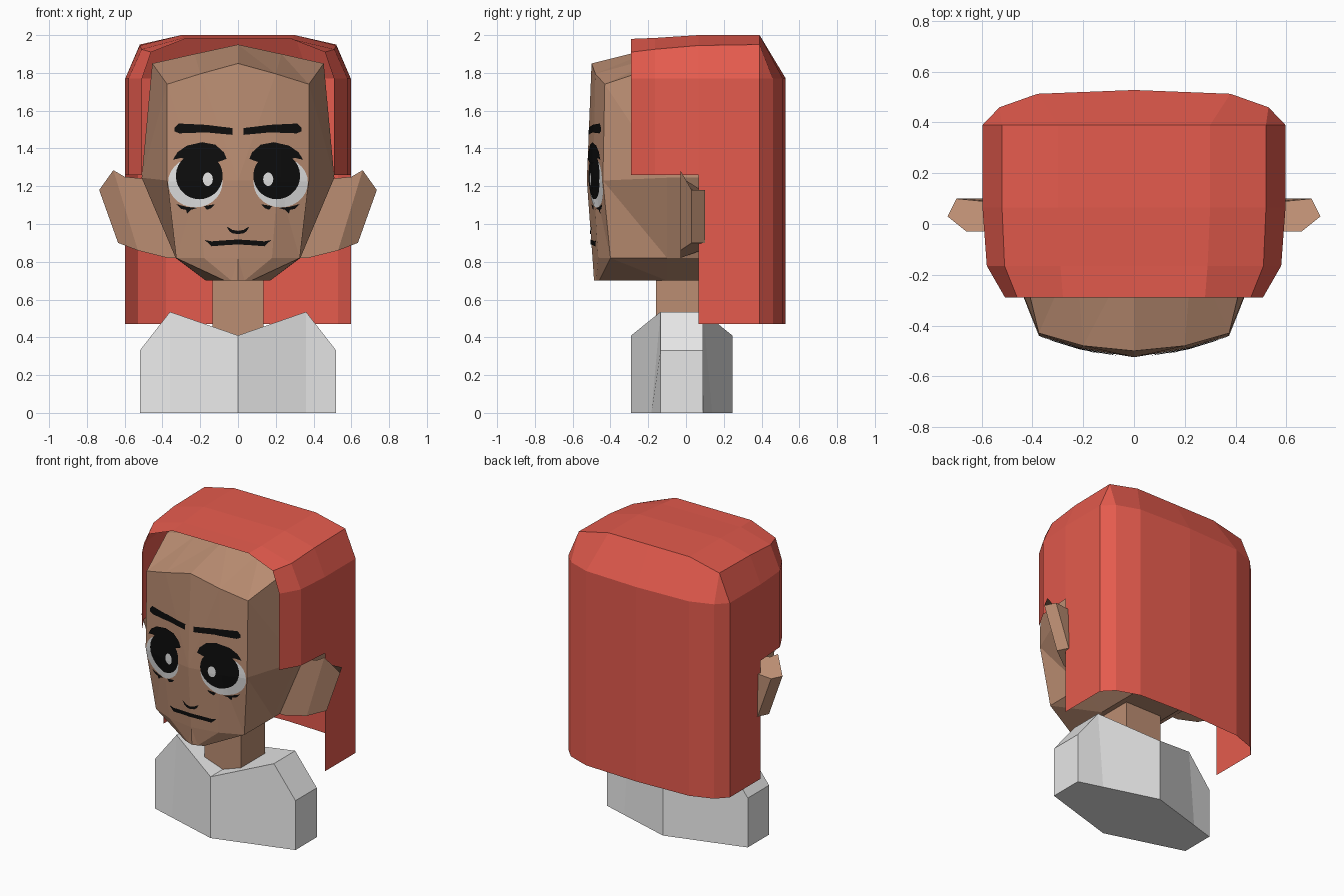
import bpy, bmesh, math
from mathutils import Vector
from mathutils.bvhtree import BVHTree

if "Cube" in bpy.data.objects:
    bpy.data.objects.remove(bpy.data.objects["Cube"])


def material(name, r, g, b):
    m = bpy.data.materials.new(name)
    m.use_nodes = True
    m.diffuse_color = (r, g, b, 1)
    node = m.node_tree.nodes["Principled BSDF"]
    node.inputs["Base Color"].default_value = (r, g, b, 1)
    node.inputs["Roughness"].default_value = 0.8
    return m


SKIN = material("skin", 0.50, 0.27, 0.17)
RED = material("red_hair", 0.78, 0.105, 0.075)
CLOTH = material("light_cloth", 0.80, 0.80, 0.80)
BLACK = material("black", 0.004, 0.004, 0.004)
WHITE = material("eye_white", 0.78, 0.78, 0.78)


def mirror(half):
    """Full left-right section from a half that starts at the middle."""
    return [(-x, y, z) for x, y, z in reversed(half) if x > 0] + half


def ring(half):
    """Closed loop from a half that starts and ends on the middle plane."""
    return half + [(-x, y, z) for x, y, z in reversed(half[1:-1])]


def loft(bm, sections, closed=False, caps=()):
    rows = [[bm.verts.new(p) for p in s] for s in sections]
    n = len(rows[0])
    for a, b in zip(rows, rows[1:]):
        for i in range(n if closed else n - 1):
            j = (i + 1) % n
            bm.faces.new((a[i], a[j], b[j], b[i]))
    for c in caps:
        bm.faces.new(rows[c])


def finish(bm, name, mat, recalc=True):
    if recalc:
        bmesh.ops.remove_doubles(bm, verts=bm.verts, dist=0.0005)
        bmesh.ops.recalc_face_normals(bm, faces=bm.faces)
    mesh = bpy.data.meshes.new(name)
    bm.to_mesh(mesh)
    mesh.materials.append(mat)
    ob = bpy.data.objects.new(name, mesh)
    bpy.context.collection.objects.link(ob)
    return ob


# Head: faceted face panel, then outline rings running backwards
brow_row = [(0, -0.50, 1.85), (0.20, -0.48, 1.795), (0.375, -0.43, 1.74)]
cheek_row = [(0, -0.525, 1.23), (0.21, -0.49, 1.23), (0.375, -0.44, 1.23)]
jaw_row = [(0, -0.495, 0.82), (0.18, -0.465, 0.82), (0.327, -0.40, 0.82)]
chin_row = [(0, -0.487, 0.70), (0.035, -0.475, 0.70), (0.07, -0.46, 0.70)]
front = brow_row + [cheek_row[2], jaw_row[2]] + chin_row[::-1]
skull = [(0, 1.95), (0.23, 1.90), (0.454, 1.85), (0.51, 1.245),
         (0.33, 0.82), (0.17, 0.70), (0.08, 0.70), (0, 0.70)]

head = bmesh.new()
loft(head, [mirror(r) for r in (brow_row, cheek_row, jaw_row, chin_row)])
loft(head, [ring(front)] + [ring([(x, y, z) for x, z in skull]) for y in (-0.1, 0.36)],
     closed=True, caps=(-1,))
bmesh.ops.remove_doubles(head, verts=head.verts, dist=0.0005)
bmesh.ops.triangulate(head, faces=head.faces)
face_tree = BVHTree.FromBMesh(head)
finish(head, "head", SKIN)

# Neck
neck = bmesh.new()
bmesh.ops.create_cube(neck, size=1)
for v in neck.verts:
    v.co = (v.co.x * 0.27, v.co.y * 0.25 - 0.035, v.co.z * 0.45 + 0.53)
finish(neck, "neck", SKIN)

# Ears: slanted wedges
ear_top = [(0.50, -0.03, 1.24), (0.60, -0.03, 1.25), (0.66, -0.03, 1.285),
           (0.735, 0.03, 1.18), (0.70, 0.10, 1.18), (0.50, 0.08, 1.18)]
ear_base = [(0.32, -0.03, 0.82), (0.37, -0.03, 0.82), (0.53, -0.03, 0.86),
            (0.635, 0.03, 0.90), (0.60, 0.10, 0.90), (0.36, 0.08, 0.86)]
for side, s in (("left", 1), ("right", -1)):
    ear = bmesh.new()
    loft(ear, [[(x * s, y, z) for x, y, z in e] for e in (ear_top, ear_base)],
         closed=True, caps=(0, 1))
    finish(ear, side + "_ear", SKIN)

# Hair: open shell with crown, upper walls and a long curtain behind the ears
crown = [
    [(0, -0.29, 1.98), (0.28, -0.29, 1.98), (0.46, -0.29, 1.91), (0.508, -0.29, 1.77)],
    [(0, -0.165, 1.985), (0.29, -0.165, 1.985), (0.51, -0.165, 1.925), (0.58, -0.165, 1.77)],
    [(0, 0.065, 2.0), (0.30, 0.065, 2.0), (0.52, 0.065, 1.945), (0.597, 0.065, 1.77)],
    [(0, 0.39, 2.0), (0.30, 0.39, 2.0), (0.52, 0.39, 1.95), (0.597, 0.39, 1.77)],
    [(0, 0.528, 1.77), (0.38, 0.513, 1.77), (0.53, 0.46, 1.77), (0.597, 0.39, 1.77)],
]
back = crown[-1]
side_walls = [c[-1] for c in reversed(crown[:3])]


def at_height(points, z):
    return mirror([(x, y, z) for x, y, _ in points])


hair = bmesh.new()
loft(hair, [mirror(c) for c in crown])
loft(hair, [at_height(back + side_walls, z) for z in (1.77, 1.26)])
loft(hair, [at_height(back + side_walls[:1], z) for z in (1.26, 0.47)])
finish(hair, "hair", RED)

# Shirt: six-sided bust with raised collar points
bust = [(0, -0.29, -0.29, 0.245, 0.245, 0.41),
        (0.36, -0.183, -0.135, 0.09, 0.138, 0.535),
        (0.52, -0.135, -0.135, 0.09, 0.09, 0.33)]
bust = [(-b[0],) + b[1:] for b in bust[:0:-1]] + bust
shirt = bmesh.new()
loft(shirt, [[(x, f0, 0), (x, f1, t), (x, b1, t), (x, b0, 0)]
             for x, f0, f1, b1, b0, t in bust], closed=True, caps=(0, -1))
finish(shirt, "shirt", CLOTH)


def ellipse(cx, cz, rx, rz, n=28):
    return [(cx + rx * math.cos(math.tau * i / n), cz + rz * math.sin(math.tau * i / n))
            for i in range(n)]


def paint(name, outline, mat, layer, s=1):
    """Thin patch of the outline, draped over the face."""
    bm = bmesh.new()
    bm.faces.new([bm.verts.new((x * s, 0, z)) for x, z in outline])
    for axis in (0, 2):
        normal = Vector((axis == 0, 0, axis == 2))
        values = [v.co[axis] for v in bm.verts]
        for k in range(math.floor(min(values) * 40), math.ceil(max(values) * 40) + 1):
            bmesh.ops.bisect_plane(bm, geom=bm.verts[:] + bm.edges[:] + bm.faces[:],
                                   plane_co=normal * (k / 40), plane_no=normal)
    for v in bm.verts:
        hit = face_tree.ray_cast(Vector((v.co.x, -1, v.co.z)), Vector((0, 1, 0)))[0]
        v.co.y = (hit.y if hit else -0.44) - 0.002 * layer
    bm.normal_update()
    bmesh.ops.reverse_faces(bm, faces=[f for f in bm.faces if f.normal.y > 0])
    finish(bm, name, mat, recalc=False)


# Eyes and brows
lid = [(0.06, 1.345), (0.075, 1.38), (0.12, 1.42), (0.19, 1.433), (0.27, 1.415),
       (0.32, 1.38), (0.345, 1.34), (0.30, 1.35), (0.20, 1.32), (0.10, 1.33)]
brow = [(0.335, 1.51), (0.315, 1.532), (0.17, 1.525), (0.03, 1.508),
        (0.03, 1.472), (0.17, 1.485), (0.31, 1.48), (0.335, 1.49)]
inner_lash = [(0.12, 1.105), (0.18, 1.095), (0.165, 1.075), (0.14, 1.085)]
outer_lash = [(0.215, 1.085), (0.27, 1.09), (0.325, 1.105), (0.30, 1.08),
              (0.275, 1.075), (0.27, 1.055), (0.25, 1.075)]
for side, s in (("left", 1), ("right", -1)):
    paint(side + "_eye_white", ellipse(0.226, 1.22, 0.144, 0.132), WHITE, 1.5, s)
    paint(side + "_iris", ellipse(0.205, 1.255, 0.124, 0.124), BLACK, 2.5, s)
    paint(side + "_eyelid", lid, BLACK, 3.5, s)
    paint(side + "_eye_glint", ellipse(0.16, 1.237, 0.027, 0.036, 16), WHITE, 4, s)
    paint(side + "_brow", brow, BLACK, 2, s)
    paint(side + "_inner_lash", inner_lash, BLACK, 2.5, s)
    paint(side + "_outer_lash", outer_lash, BLACK, 2.5, s)


def stroke(half, width):
    """Closed band around a mirrored centre line."""
    line = [(-x, z) for x, z in reversed(half) if x > 0] + half
    last = len(line) - 1
    top = [(x, z + width / 2) for x, z in line]
    low = [(x, z - width / 2) for x, z in line]
    return [line[0]] + top[1:last] + [line[last]] + low[last - 1:0:-1]


# Nose and mouth
paint("nose_line", stroke([(0, 0.955), (0.03, 0.96), (0.045, 0.97), (0.06, 0.985)], 0.018), BLACK, 2)
paint("mouth_line", stroke([(0, 0.905), (0.08, 0.9), (0.14, 0.895), (0.175, 0.915)], 0.026), BLACK, 2)
